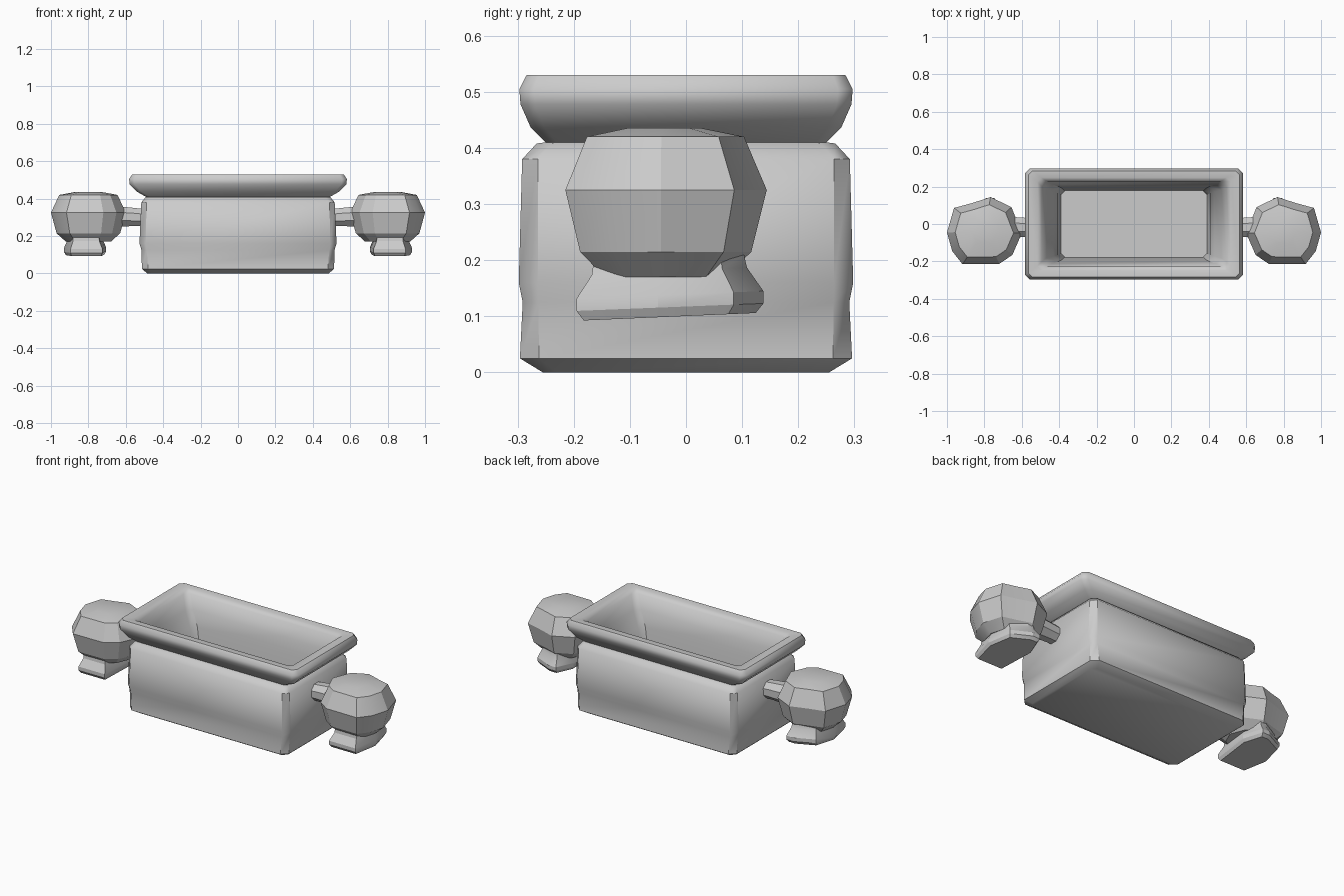
import bpy, bmesh, math

if "Cube" in bpy.data.objects:
    bpy.data.objects.remove(bpy.data.objects["Cube"])


def skin(name, rings, angle, mirror=False):
    """Bridge equal-length rings into a closed solid with end caps."""
    bm = bmesh.new()
    loops = [[bm.verts.new(p) for p in ring] for ring in rings]
    n = len(loops[0])
    for a, b in zip(loops, loops[1:]):
        for i in range(n):
            j = (i + 1) % n
            bm.faces.new((a[i], a[j], b[j], b[i]))
    bm.faces.new(loops[0])
    bm.faces.new(loops[-1])
    bmesh.ops.recalc_face_normals(bm, faces=bm.faces)
    mesh = bpy.data.meshes.new(name)
    bm.to_mesh(mesh)
    bm.free()
    ob = bpy.data.objects.new(name, mesh)
    bpy.context.collection.objects.link(ob)
    bpy.ops.object.select_all(action='DESELECT')
    bpy.context.view_layer.objects.active = ob
    ob.select_set(True)
    if mirror:
        ob.modifiers.new("mirror", 'MIRROR').use_axis[0] = True
    bpy.ops.object.shade_smooth_by_angle(angle=math.radians(angle))
    return ob


def box_ring(hx, hy, c, z):
    """Rectangle with chamfered corners."""
    return [(hx, -hy + c, z), (hx, hy - c, z), (hx - c, hy, z), (-hx + c, hy, z),
            (-hx, hy - c, z), (-hx, -hy + c, z), (-hx + c, -hy, z), (hx - c, -hy, z)]


def scaled(outline, center, s, z, tilt=0.0):
    cx, cy = center
    return [(cx + (x - cx) * s, cy + (y - cy) * s, z + tilt * (y - cy)) for x, y in outline]


# Hollow trough: outer wall, flared rim, then down the tapering inside to the floor
profile = [
    (0.485, 0.255, 0.025, 0.0), (0.514, 0.296, 0.034, 0.025), (0.516, 0.291, 0.028, 0.125),
    (0.527, 0.298, 0.034, 0.16), (0.517, 0.292, 0.028, 0.38), (0.494, 0.266, 0.025, 0.408),
    (0.492, 0.25, 0.02, 0.41), (0.54, 0.277, 0.024, 0.437), (0.58, 0.295, 0.026, 0.478),
    (0.582, 0.297, 0.026, 0.505), (0.565, 0.284, 0.022, 0.53), (0.517, 0.248, 0.022, 0.53),
    (0.493, 0.228, 0.028, 0.51), (0.468, 0.212, 0.03, 0.43), (0.43, 0.2, 0.028, 0.34),
    (0.41, 0.191, 0.025, 0.25), (0.39, 0.178, 0.02, 0.08)]
skin("trough", [box_ring(*p) for p in profile], 44.5)

# Faceted side heads
mid = (0.80, -0.04)
head = [(0.767, 0.144), (0.655, 0.09), (0.60, -0.05), (0.65, -0.165), (0.72, -0.213),
        (0.917, -0.215), (0.972, -0.145), (1.0, -0.045), (0.962, 0.086), (0.865, 0.112)]
skin("side_head", [scaled(head, mid, s, z) for s, z in
                   [(0.60, 0.17), (0.85, 0.215), (1.0, 0.325), (0.78, 0.42), (0.35, 0.436)]],
     22, mirror=True)

# Flared feet under the heads, pointed at the back
foot = [(0.93, -0.05), (0.90, 0.085), (0.79, 0.138), (0.745, 0.138), (0.705, 0.03),
        (0.725, -0.195), (0.895, -0.195)]
skin("side_foot", [scaled(foot, (0.82, -0.035), s, z, t) for s, z, t in
                   [(0.92, 0.099, 0.04), (1.0, 0.116, 0.04), (1.0, 0.138, 0.04),
                    (0.83, 0.18, 0.04), (0.80, 0.21, 0.0)]], 25, mirror=True)

# Short arms joining the heads to the trough
arm = []
for x, r, z in [(0.50, 0.046, 0.298), (0.56, 0.049, 0.302), (0.67, 0.056, 0.306)]:
    arm.append([(x, -0.018 + 1.1 * r * math.cos(math.tau * (i + 0.5) / 8),
                 z + 1.08 * r * math.sin(math.tau * (i + 0.5) / 8)) for i in range(8)])
skin("side_arm", arm, 25, mirror=True)
